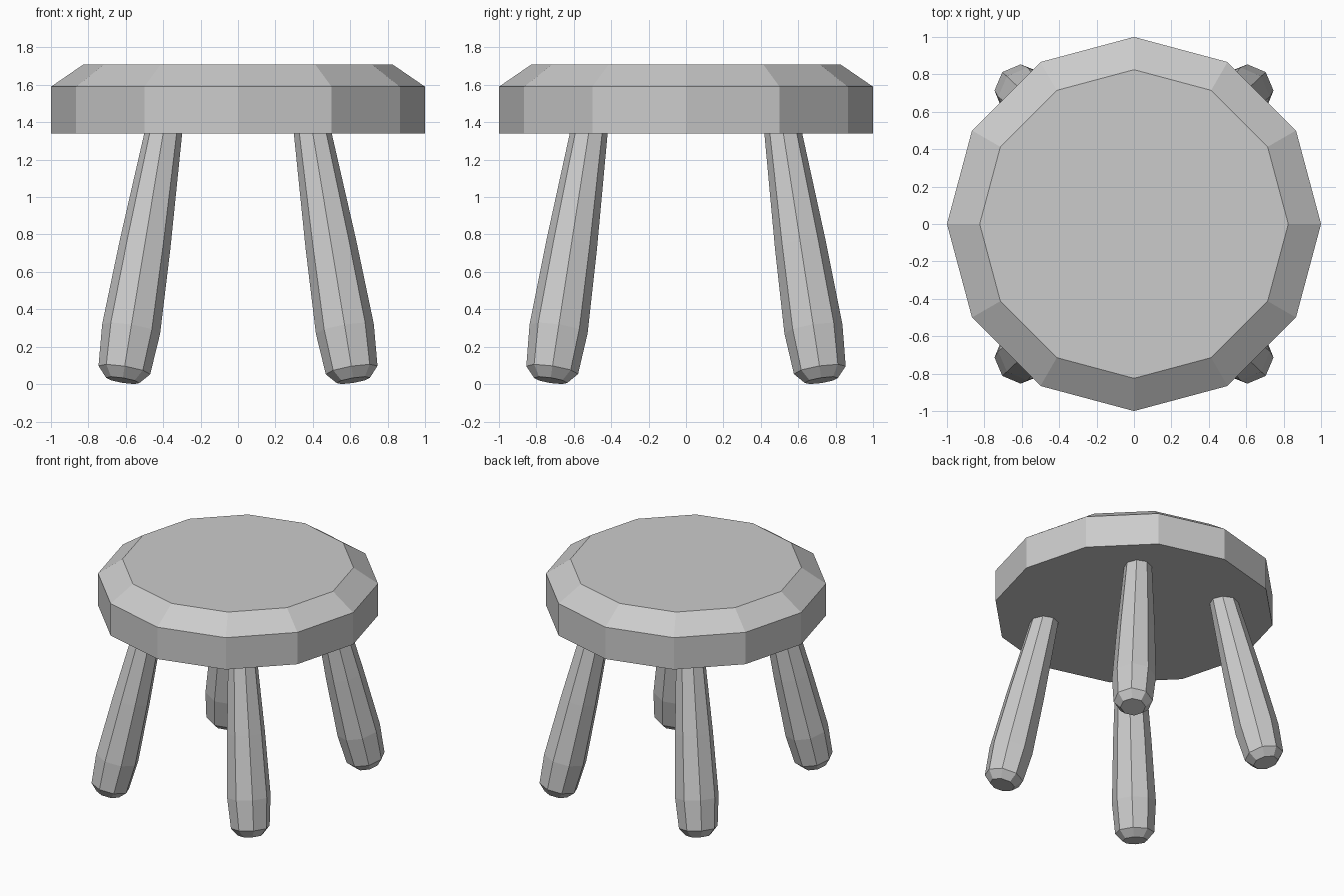
import bpy
import bmesh
from math import cos, sin, tau
from mathutils import Vector

cube = bpy.data.objects.get("Cube")
if cube:
    bpy.data.objects.remove(cube, do_unlink=True)

# One plain grey for the whole stool
grey = bpy.data.materials.new("plain grey")
grey.use_nodes = True
colour = (0.6, 0.6, 0.6, 1)
grey.diffuse_color = colour
grey.node_tree.nodes["Principled BSDF"].inputs["Base Color"].default_value = colour


def loft(name, sides, sections, axis=Vector((0, 0, 1))):
    """Skin polygon rings, given as (centre, radius), square to the axis."""
    tilt = Vector((0, 0, 1)).rotation_difference(axis)
    bm = bmesh.new()
    rings = []
    for centre, radius in sections:
        ring = []
        for i in range(sides):
            a = tau * i / sides
            offset = Vector((radius * cos(a), radius * sin(a), 0))
            ring.append(bm.verts.new(Vector(centre) + tilt @ offset))
        rings.append(ring)
    for low, high in zip(rings, rings[1:]):
        for i in range(sides):
            j = (i + 1) % sides
            bm.faces.new((low[i], low[j], high[j], high[i]))
    bm.faces.new(rings[0][::-1])
    bm.faces.new(rings[-1])
    bmesh.ops.recalc_face_normals(bm, faces=bm.faces)
    mesh = bpy.data.meshes.new(name)
    bm.to_mesh(mesh)
    bm.free()
    mesh.materials.append(grey)
    obj = bpy.data.objects.new(name, mesh)
    bpy.context.collection.objects.link(obj)


# Seat: twelve-sided slab with a bevelled upper rim
loft("seat", 12, [((0, 0, 1.34), 1), ((0, 0, 1.59), 1), ((0, 0, 1.71), 0.825)])

# Legs: splayed eight-sided clubs with rounded feet, one per corner
profile = [(0.02, 0.09), (0.075, 0.14), (0.295, 0.157), (0.75, 0.137), (1.42, 0.095)]
for depth, sy in (("front", -1), ("back", 1)):
    for side, sx in (("left", 1), ("right", -1)):
        foot = Vector((0.62 * sx, 0.727 * sy, 0))
        lean = Vector((-0.165 * sx, -0.155 * sy, 1))
        loft(f"{depth}_{side}_leg", 8, [(foot + lean * z, r) for z, r in profile], lean)
